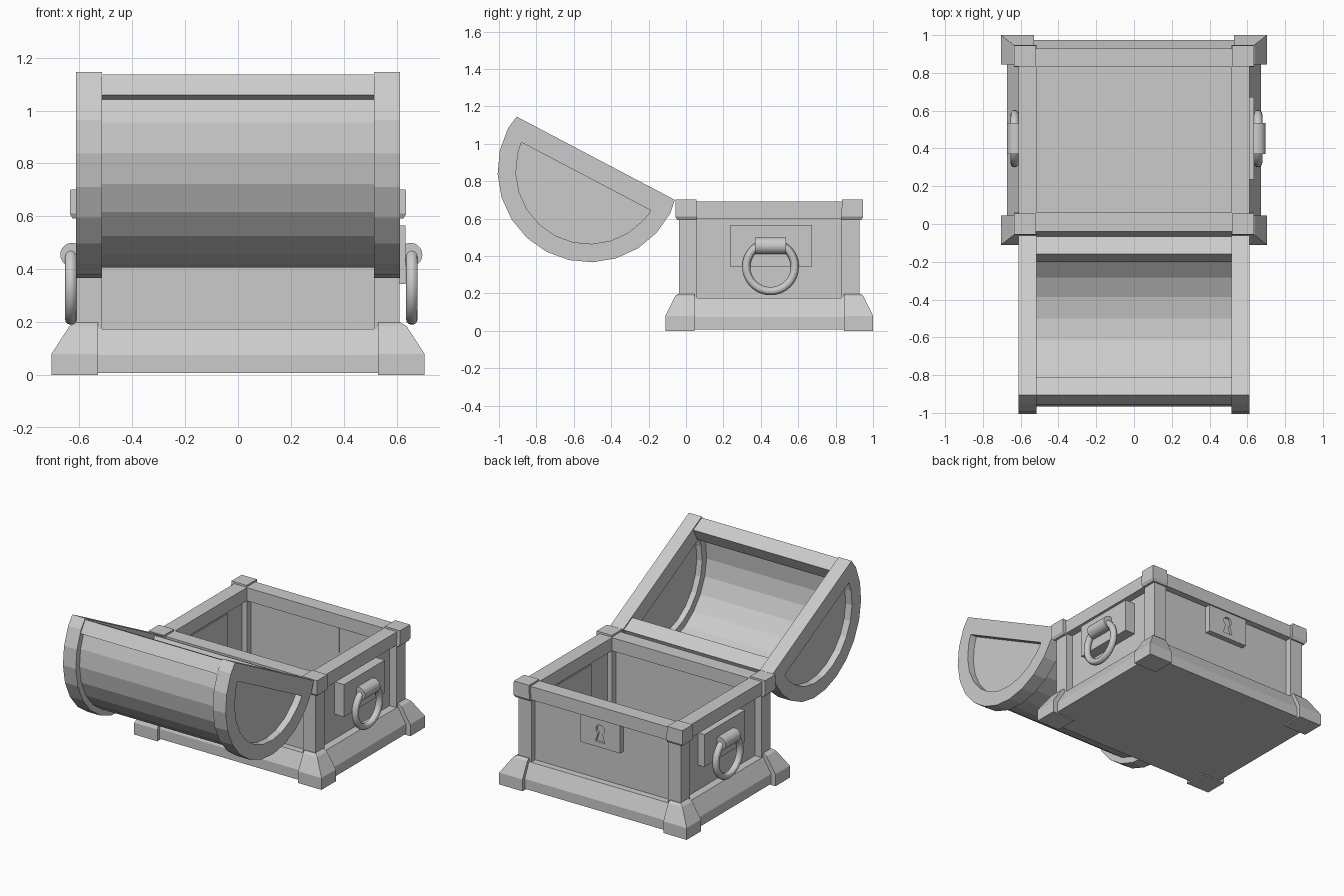
import bpy, bmesh, math
from mathutils import Vector

if "Cube" in bpy.data.objects:
    bpy.data.objects.remove(bpy.data.objects["Cube"])

CY = 0.445                                   # centre of the chest body in y


def make(name, verts, faces):
    bm = bmesh.new()
    vs = [bm.verts.new(v) for v in verts]
    for f in faces:
        bm.faces.new([vs[i] for i in f])
    bmesh.ops.recalc_face_normals(bm, faces=bm.faces)
    me = bpy.data.meshes.new(name)
    bm.to_mesh(me)
    bm.free()
    ob = bpy.data.objects.new(name, me)
    bpy.context.collection.objects.link(ob)
    return ob


def loft(name, levels, sx=1, sy=1):
    """Stack of rectangles (x0, x1, y0, y1, z), y relative to the body centre."""
    verts, faces = [], []
    for x0, x1, y0, y1, z in levels:
        verts += [(sx * x, CY + sy * y, z) for x, y in ((x0, y0), (x1, y0), (x1, y1), (x0, y1))]
    n = len(levels)
    for k in range(n - 1):
        for i in range(4):
            j = (i + 1) % 4
            faces.append((4 * k + i, 4 * k + j, 4 * k + 4 + j, 4 * k + 4 + i))
    faces += [(0, 1, 2, 3), tuple(range(4 * n - 4, 4 * n))]
    return make(name, verts, faces)


def box(name, x0, x1, y0, y1, z0, z1, sx=1, sy=1):
    return loft(name, [(x0, x1, y0, y1, z0), (x0, x1, y0, y1, z1)], sx, sy)


# Body walls and floor
box("floor", -0.6, 0.6, -0.5, 0.5, 0.008, 0.02)
for s, side in ((-1, "a"), (1, "b")):
    box("side_wall_" + side, 0.55, 0.56, -0.44, 0.44, 0.01, 0.65, sx=s)
    box("long_wall_" + side, -0.56, 0.56, 0.43, 0.44, 0.01, 0.65, sy=s)
    # Top rim rails
    box("side_rim_" + side, 0.515, 0.612, -0.40, 0.40, 0.60, 0.69, sx=s)
    box("long_rim_" + side, -0.53, 0.53, 0.385, 0.485, 0.60, 0.69, sy=s)
    # Tapered base mouldings
    loft("side_base_" + side, [(0.55, 0.672, -0.42, 0.42, 0.008), (0.55, 0.672, -0.42, 0.42, 0.075),
                               (0.55, 0.612, -0.42, 0.42, 0.175)], sx=s)
    loft("long_base_" + side, [(-0.55, 0.55, 0.43, 0.53, 0.008), (-0.55, 0.55, 0.43, 0.53, 0.075),
                               (-0.55, 0.55, 0.43, 0.485, 0.175)], sy=s)

# Corner feet, posts and caps
for sx in (-1, 1):
    for sy in (-1, 1):
        loft("corner_foot", [(0.53, 0.705, 0.40, 0.555, 0), (0.53, 0.705, 0.40, 0.555, 0.08),
                             (0.53, 0.637, 0.40, 0.503, 0.185), (0.53, 0.615, 0.40, 0.488, 0.198)], sx, sy)
        box("corner_post", 0.515, 0.61, 0.385, 0.482, 0.02, 0.62, sx, sy)
        loft("corner_cap", [(0.515, 0.625, 0.385, 0.492, 0.592), (0.515, 0.636, 0.385, 0.502, 0.61),
                            (0.52, 0.634, 0.39, 0.50, 0.702)], sx, sy)

# Carrying handles: plate, bracket and ring
for s, off in ((1, 0), (-1, 0.025)):
    box("handle_plate", 0.545, 0.634 - off, -0.21, 0.228, 0.345, 0.565, sx=s)
    bpy.ops.mesh.primitive_cylinder_add(vertices=20, radius=0.045, depth=0.165,
                                        location=(s * (0.652 - off), 0.452, 0.455),
                                        rotation=(math.pi / 2, 0, 0))
    bpy.context.object.name = "handle_bracket"
    bpy.ops.object.shade_smooth_by_angle()
    bpy.ops.mesh.primitive_torus_add(major_radius=0.13, minor_radius=0.022, major_segments=32,
                                     minor_segments=12, location=(s * (0.657 - off), 0.452, 0.342),
                                     rotation=(0, math.pi / 2, 0))
    bpy.context.object.name = "handle_ring"
    bpy.ops.object.shade_smooth_by_angle()

# Lock plate with a keyhole recess
plate = box("lock_plate", -0.15, 0.15, 0.425, 0.478, 0.41, 0.598)
arc = [math.radians(-60 + 30 * i) for i in range(11)]
key = [(0.032 * math.cos(a), 0.53 + 0.032 * math.sin(a)) for a in arc] + [(-0.035, 0.445), (0.035, 0.445)]
n = len(key)
cutter = make("keyhole_cutter", [(x, CY + y, z) for y in (0.462, 0.52) for x, z in key],
              [tuple(range(n)), tuple(range(n, 2 * n))] +
              [(i, (i + 1) % n, n + (i + 1) % n, n + i) for i in range(n)])
cutter.hide_render = True
cutter.hide_set(True)
mod = plate.modifiers.new("keyhole", 'BOOLEAN')
mod.operation, mod.object, mod.solver = 'DIFFERENCE', cutter, 'EXACT'

# Lid, drawn in its own plane: u along the opening, d into the dome
MID = Vector((0, -0.4825, 0.9225))
U = Vector((0, -0.885, 0.466))
D = Vector((0, -0.466, -0.885))


def lid_pt(x, p):
    return MID + Vector((x, 0, 0)) + U * p[0] + D * p[1]


def dome(r, angles):
    return [(r * math.cos(math.radians(a)), 0.075 + r * math.sin(math.radians(a))) for a in angles]


def lid_prism(name, prof, x0, x1):
    n = len(prof)
    return make(name, [lid_pt(x, p) for x in (x0, x1) for p in prof],
                [tuple(range(n)), tuple(range(n, 2 * n))] +
                [(i, (i + 1) % n, n + (i + 1) % n, n + i) for i in range(n)])


steps = list(range(15, 166, 15))
outer = [(0.4775, 0)] + dome(0.49, [0] + steps + [180]) + [(-0.4775, 0)]
inner = dome(0.392, [5.1, 9] + steps + [171, 174.9])
n = len(outer)
for s in (-1, 1):
    # D-shaped end frame with a recessed panel
    verts = [lid_pt(s * x, p) for x in (0.515, 0.612) for prof in (outer, inner) for p in prof]
    faces = []
    for i in range(n):
        j = (i + 1) % n
        for a, b in ((0, 1), (2, 3), (0, 2), (1, 3)):
            faces.append((a * n + i, a * n + j, b * n + j, b * n + i))
    make("lid_end_frame", verts, faces)
    lid_prism("lid_end_panel", dome(0.40, [4] + steps + [176]), s * 0.555, s * 0.565)
    # Rails along the opening
    lid_prism("lid_rail", [(s * 0.37, 0.008), (s * 0.475, 0.008), (s * 0.482, 0.10), (s * 0.37, 0.10)],
              -0.525, 0.525)

# Barrel shell of the lid
full = [0] + steps + [180]
lid_prism("lid_barrel", dome(0.45, full) + dome(0.44, full[::-1]), -0.53, 0.53)
